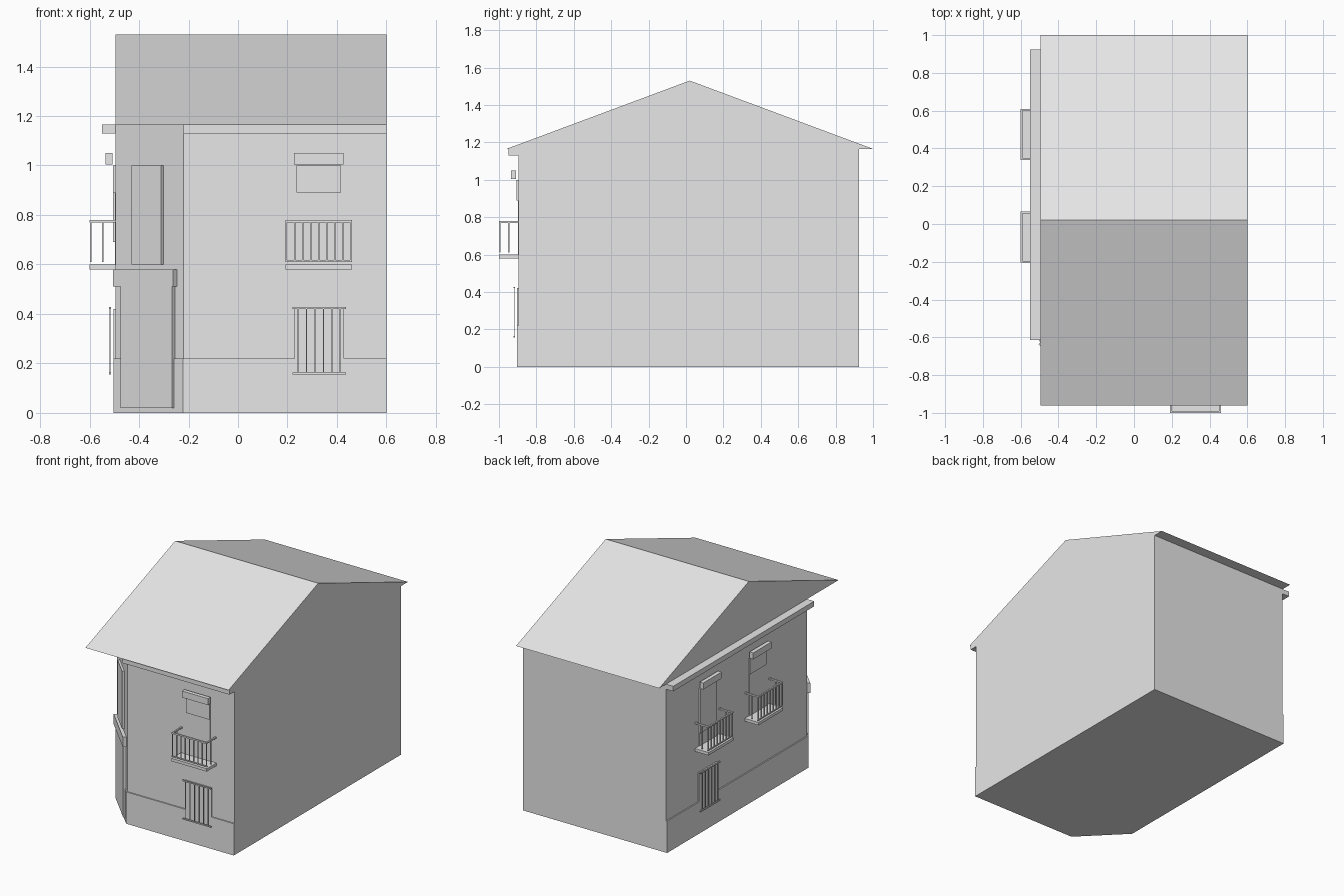
import bpy
import bmesh
from mathutils import Vector

cube = bpy.data.objects.get("Cube")
if cube:
    bpy.data.objects.remove(cube, do_unlink=True)

grey = bpy.data.materials.new("plain_grey")
grey.use_nodes = True
grey.diffuse_color = (0.8, 0.8, 0.8, 1)
grey.node_tree.nodes["Principled BSDF"].inputs["Base Color"].default_value = (0.8, 0.8, 0.8, 1)


def finish(name, bm):
    bmesh.ops.recalc_face_normals(bm, faces=bm.faces)
    mesh = bpy.data.meshes.new(name)
    bm.to_mesh(mesh)
    bm.free()
    mesh.materials.append(grey)
    obj = bpy.data.objects.new(name, mesh)
    bpy.context.collection.objects.link(obj)
    return obj


def prism(name, points, sweep):
    """Extrude a flat outline along a vector."""
    bm = bmesh.new()
    face = bm.faces.new([bm.verts.new(p) for p in points])
    ext = bmesh.ops.extrude_face_region(bm, geom=[face])
    moved = [v for v in ext["geom"] if isinstance(v, bmesh.types.BMVert)]
    bmesh.ops.translate(bm, verts=moved, vec=sweep)
    if not any(f.normal.dot(face.normal) and f is face for f in bm.faces):
        bm.faces.new([v for v in bm.verts if v not in moved])
    return finish(name, bm)


class Facade:
    """A wall plane: u runs along it, d points out of it."""

    def __init__(self, origin, along, out):
        self.o = Vector(origin)
        self.u = Vector(along).normalized()
        self.d = Vector(out).normalized()

    def boxes(self, name, specs):
        # each spec is u0, u1, d0, d1, z0, z1
        bm = bmesh.new()
        for u0, u1, d0, d1, z0, z1 in specs:
            cube = bmesh.ops.create_cube(bm, size=1)
            for v in cube["verts"]:
                u = u0 if v.co.x < 0 else u1
                d = d0 if v.co.y < 0 else d1
                z = z0 if v.co.z < 0 else z1
                v.co = self.o + self.u * u + self.d * d + Vector((0, 0, z))
        return finish(name, bm)


EAVE, PLINTH = 1.165, 0.22
front = Facade((0, -0.895, 0), (1, 0, 0), (0, -1, 0))
side = Facade((-0.495, 0, 0), (0, 1, 0), (-1, 0, 0))
corner = Facade((-0.3575, -0.755, 0), (0.275, -0.28, 0), (-0.28, -0.275, 0))

# house body with a cut-off corner
walls = [(0.6, -0.895), (0.6, 0.925), (-0.495, 0.925), (-0.495, -0.615), (-0.22, -0.895)]
base = [(0.6, -0.903), (0.6, 0.925), (-0.503, 0.925), (-0.503, -0.618), (-0.223, -0.903)]
prism("walls", [(x, y, PLINTH) for x, y in walls], (0, 0, EAVE - PLINTH))
prism("plinth", [(x, y, 0) for x, y in base], (0, 0, PLINTH))

# gabled roof
gable = [(-0.96, EAVE), (1.0, EAVE), (0.02, 1.53)]
prism("roof", [(-0.495, y, z) for y, z in gable], (1.095, 0, 0))

# cornices under the eaves
front.boxes("front_cornice", [(-0.22, 0.6, 0, 0.055, 1.13, EAVE)])
side.boxes("side_cornice", [(-0.615, 0.925, 0, 0.055, 1.13, EAVE)])


def balcony_window(wall, label, c, shutter_bottom):
    """Tall window with shutter, blind box and railed balcony."""
    wall.boxes(label + "_window", [(c - 0.09, c + 0.09, 0, 0.003, 0.6, 1.0)])
    wall.boxes(label + "_shutter", [(c - 0.09, c + 0.09, 0, 0.01, shutter_bottom, 1.0)])
    wall.boxes(label + "_blind_box", [(c - 0.1, c + 0.1, 0.013, 0.04, 1.005, 1.05)])
    w, deep = 0.135, 0.105
    wall.boxes(label + "_balcony_floor", [(c - w, c + w, 0, deep, 0.58, 0.6)])
    # handrail on three sides, thin bottom rail in front
    rails = [(c - w, c + w, deep - 0.01, deep, 0.77, 0.78),
             (c - w, c - w + 0.01, 0, deep - 0.01, 0.77, 0.78),
             (c + w - 0.01, c + w, 0, deep - 0.01, 0.77, 0.78),
             (c - w, c + w, deep - 0.008, deep - 0.002, 0.61, 0.618)]
    r = 0.003
    spots = [(c + (i / 4 - 1) * (w - 0.005), deep - 0.005) for i in range(9)]
    spots += [(c + s * (w - 0.005), deep / 2) for s in (-1, 1)]
    rails += [(u - r, u + r, d - r, d + r, 0.61, 0.775) for u, d in spots]
    wall.boxes(label + "_railing", rails)


def grille_window(wall, label, c):
    """Low window surround with a barred grille."""
    wall.boxes(label + "_lower_window", [(c - 0.1, c + 0.1, 0, 0.008, PLINTH, 0.42)])
    w, d, r = 0.108, 0.023, 0.002
    bars = [(c - w, c + w, d - 0.004, d + 0.004, z, z + 0.008) for z in (0.156, 0.42)]
    for i in range(6):
        u = c + (i - 2.5) * 0.034
        bars.append((u - r, u + r, d - r, d + r, 0.16, 0.424))
    wall.boxes(label + "_grille", bars)


balcony_window(front, "front", 0.326, 0.89)
balcony_window(side, "rear_side", 0.475, 0.69)
balcony_window(side, "fore_side", -0.07, 0.89)
grille_window(front, "front", 0.328)
grille_window(side, "side", 0.475)

# entrance on the cut-off corner
corner.boxes("entrance_door", [(-0.15, 0.148, 0, 0.018, 0.02, 0.51)])
corner.boxes("door_canopy", [(-0.188, 0.158, 0, 0.022, 0.51, 0.58)])
corner.boxes("corner_window", [(-0.09, 0.08, 0, 0.014, 0.6, 1.0)])
